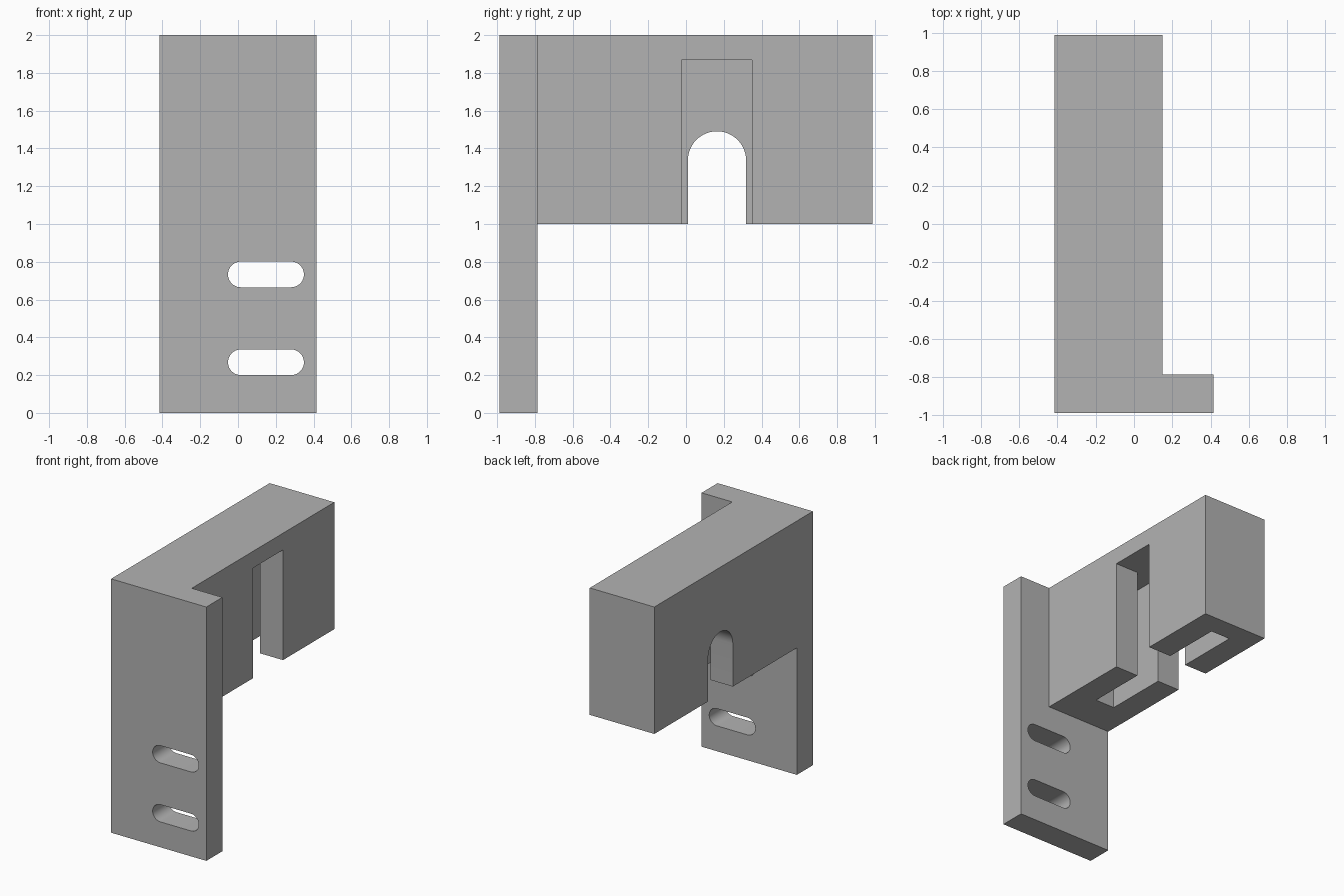
import bpy, bmesh, math
from mathutils import Vector

cube = bpy.data.objects.get("Cube")
if cube:
    bpy.data.objects.remove(cube, do_unlink=True)

grey = bpy.data.materials.new("plain_grey")
grey.use_nodes = True
colour = (0.45, 0.45, 0.45, 1)
grey.diffuse_color = colour
grey.node_tree.nodes["Principled BSDF"].inputs["Base Color"].default_value = colour


def prism(name, points, offset):
    """Extrude a flat outline of 3D points along an offset into a solid."""
    bm = bmesh.new()
    face = bm.faces.new([bm.verts.new(p) for p in points])
    geom = bmesh.ops.extrude_face_region(bm, geom=[face])["geom"]
    bmesh.ops.translate(bm, vec=Vector(offset),
                        verts=[g for g in geom if isinstance(g, bmesh.types.BMVert)])
    bmesh.ops.recalc_face_normals(bm, faces=bm.faces)
    mesh = bpy.data.meshes.new(name)
    bm.to_mesh(mesh)
    bm.free()
    mesh.materials.append(grey)
    obj = bpy.data.objects.new(name, mesh)
    bpy.context.collection.objects.link(obj)
    return obj


def box(name, x, y, z):
    base = [(x[0], y[0], z[0]), (x[1], y[0], z[0]),
            (x[1], y[1], z[0]), (x[0], y[1], z[0])]
    return prism(name, base, (0, 0, z[1] - z[0]))


def arc(cu, cv, r, start, steps=24):
    """Half circle, counter-clockwise from the start angle."""
    return [(cu + r * math.cos(start + math.pi * i / steps),
             cv + r * math.sin(start + math.pi * i / steps)) for i in range(steps + 1)]


def combine(target, tool, operation):
    tool.hide_render = True
    mod = target.modifiers.new(operation, "BOOLEAN")
    mod.operation = operation
    mod.solver = "EXACT"
    mod.object = tool
    bpy.context.view_layer.objects.active = target
    bpy.ops.object.modifier_apply(modifier=mod.name)
    bpy.data.objects.remove(tool, do_unlink=True)


# Mounting plate with the thick arm joined behind it
bracket = box("bracket", (-0.415, 0.415), (-0.987, -0.787), (0, 2))
arm = box("arm", (-0.415, 0.148), (-0.9, 0.987), (1, 2))
combine(bracket, arm, "UNION")

# Two rounded screw slots through the plate
for z in (0.268, 0.733):
    r = 0.068
    outline = arc(0.281, z, r, -math.pi / 2) + arc(0.015, z, r, math.pi / 2)
    combine(bracket, prism("screw_slot", [(u, -1.1, v) for u, v in outline], (0, 0.4, 0)),
            "DIFFERENCE")

# Wide inner pocket, open underneath
combine(bracket, box("pocket", (-0.22, -0.052), (-0.492, 0.818), (0.9, 1.868)), "DIFFERENCE")

# Tall square opening from the pocket to the left side
combine(bracket, box("square_opening", (-0.12, 0.3), (-0.024, 0.349), (0.9, 1.868)),
        "DIFFERENCE")

# Arched opening from the pocket to the right side
outline = arc(0.164, 1.337, 0.154, 0) + [(0.01, 0.9), (0.318, 0.9)]
combine(bracket, prism("arched_opening", [(-0.6, u, v) for u, v in outline], (0.45, 0, 0)),
        "DIFFERENCE")

# Smooth the rounded walls, keep the corners crisp
bpy.ops.object.select_all(action="DESELECT")
bracket.select_set(True)
bpy.context.view_layer.objects.active = bracket
bpy.ops.object.shade_smooth_by_angle(angle=math.radians(30))
